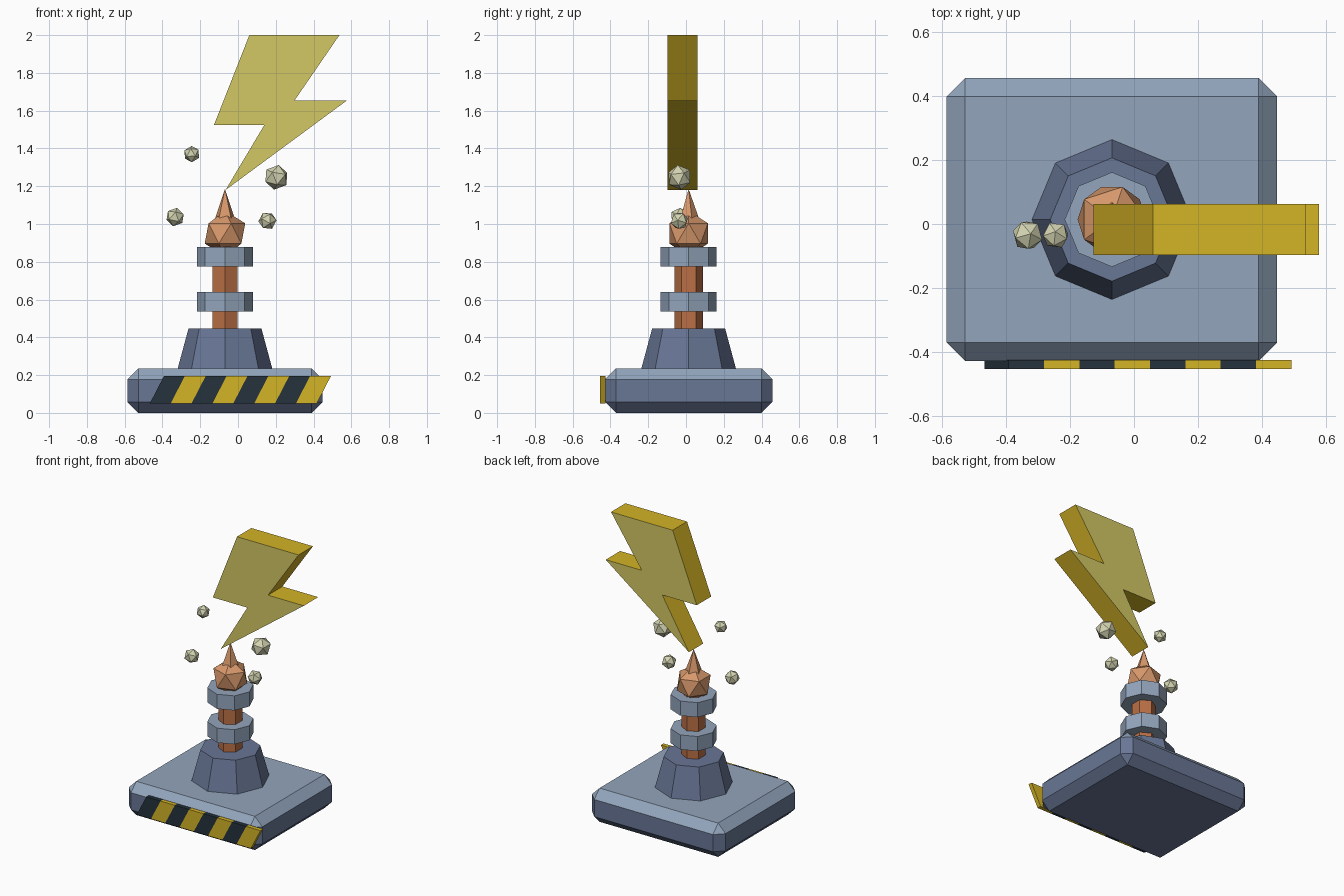
import bpy
import bmesh
from mathutils import Matrix, Vector, Euler

if "Cube" in bpy.data.objects:
    bpy.data.objects.remove(bpy.data.objects["Cube"], do_unlink=True)

AXIS = Vector((-0.069, 0.014, 0))  # centre line of base and post


def material(name, *rgb):
    """Flat material from display colour values (0-255)."""
    lin = [((c / 255 + 0.055) / 1.055) ** 2.4 for c in rgb] + [1]
    mat = bpy.data.materials.new(name)
    mat.use_nodes = True
    mat.diffuse_color = lin
    mat.node_tree.nodes["Principled BSDF"].inputs["Base Color"].default_value = lin
    return mat


SLATE = material("slate blue", 104, 118, 149)
STEEL = material("light steel", 147, 165, 188)
COPPER = material("dark copper", 186, 112, 70)
BRASS = material("light copper", 215, 152, 107)
GOLD = material("gold yellow", 212, 179, 38)
PALE = material("pale yellow", 211, 200, 101)
BLACK = material("dark navy", 37, 50, 61)
STONE = material("pale stone", 212, 212, 178)


def finish(name, bm, *mats):
    bmesh.ops.recalc_face_normals(bm, faces=bm.faces)
    mesh = bpy.data.meshes.new(name)
    bm.to_mesh(mesh)
    bm.free()
    for m in mats:
        mesh.materials.append(m)
    obj = bpy.data.objects.new(name, mesh)
    bpy.context.collection.objects.link(obj)
    return obj


def frustum(name, sides, r1, r2, z1, z2, mat):
    bm = bmesh.new()
    bmesh.ops.create_cone(bm, cap_ends=True, segments=sides, radius1=r1, radius2=r2,
                          depth=z2 - z1,
                          matrix=Matrix.Translation(AXIS + Vector((0, 0, (z1 + z2) / 2))))
    return finish(name, bm, mat)


def gem(name, centre, r, mat, turn=(0, 0, 0)):
    bm = bmesh.new()
    bmesh.ops.create_icosphere(bm, subdivisions=1, radius=r,
                               matrix=Matrix.Translation(centre) @ Euler(turn).to_matrix().to_4x4())
    return finish(name, bm, mat)


def slab(bm, outline, y1, y2, face_index, side_index):
    """Extrude an x-z outline from y1 to y2."""
    face = bm.faces.new([bm.verts.new((x, y1, z)) for x, z in outline])
    out = bmesh.ops.extrude_face_region(bm, geom=[face], use_keep_orig=True)["geom"]
    for v in out:
        if isinstance(v, bmesh.types.BMVert):
            v.co.y = y2
    far = [f for f in out if isinstance(f, bmesh.types.BMFace)]
    for v in face.verts:
        for f in v.link_faces:
            f.material_index = side_index
    for f in [face] + far:
        f.material_index = face_index


# Chamfered base: light top, darker sides
bm = bmesh.new()
bmesh.ops.create_cube(bm, size=1, matrix=Matrix.Translation(AXIS + Vector((0, 0, 0.118)))
                      @ Matrix.Diagonal((1.034, 0.886, 0.236, 1)))
bmesh.ops.bevel(bm, geom=bm.edges[:], offset=0.058, segments=1, affect='EDGES')
bm.normal_update()
for f in bm.faces:
    f.material_index = 1 if f.normal.z > 0.3 else 0
finish("base", bm, SLATE, STEEL)

# Post with pedestal, collars and pointed tip
frustum("pedestal", 8, 0.25, 0.193, 0.236, 0.447, SLATE)
frustum("post", 6, 0.076, 0.076, 0.44, 0.88, COPPER)
for label, z in (("lower", 0.538), ("upper", 0.775)):
    frustum(label + "_collar", 8, 0.148, 0.148, z, z + 0.102, STEEL)
gem("tip_ball", AXIS + Vector((0, 0, 0.95)), 0.12, BRASS)
frustum("tip_spike", 5, 0.058, 0, 1.02, 1.185, BRASS)

# Lightning bolt
bm = bmesh.new()
slab(bm, [(0.06, 2), (0.537, 2), (0.30, 1.655), (0.578, 1.655),
          (-0.066, 1.18), (0.14, 1.525), (-0.127, 1.525)], -0.097, 0.062, 0, 1)
finish("bolt", bm, PALE, GOLD)

# Slanted hazard stripes across the front of the base
bm = bmesh.new()
width, slant = 0.1105, 0.075
for i in range(8):
    x = -0.467 + i * width
    slab(bm, [(x, 0.05), (x + width, 0.05), (x + width + slant, 0.195), (x + slant, 0.195)],
         -0.454, -0.425, i % 2, i % 2)
finish("hazard_strip", bm, BLACK, GOLD)

# Floating sparks
sparks = [(-0.245, 1.37, 0.044, (0.5, 0.9, 0.3)), (0.203, 1.247, 0.067, (0.2, 0.1, 0.5)),
          (-0.333, 1.037, 0.05, (0.1, 0.2, 0.9)), (0.156, 1.017, 0.049, (0.7, 0.3, 0.1))]
for i, (x, z, r, turn) in enumerate(sparks):
    gem("spark_%d" % (i + 1), Vector((x, -0.035, z)), r, STONE, turn)
